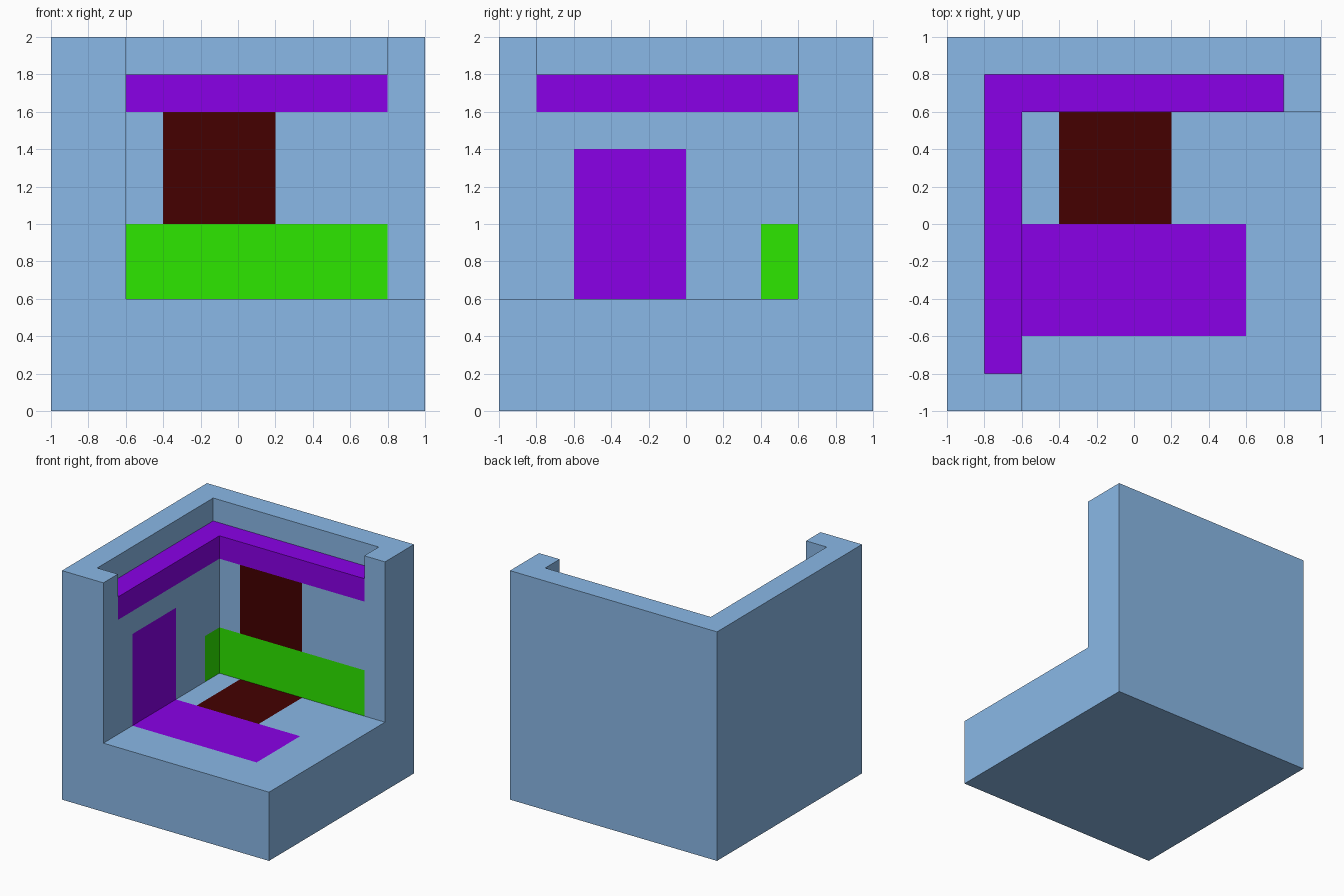
import bpy
import bmesh
from mathutils import Vector

default = bpy.data.objects.get("Cube")
if default:
    bpy.data.objects.remove(default, do_unlink=True)


def material(name, color):
    mat = bpy.data.materials.new(name)
    mat.use_nodes = True
    mat.diffuse_color = (*color, 1)
    mat.node_tree.nodes["Principled BSDF"].inputs["Base Color"].default_value = (*color, 1)
    return mat


def box(name, low, high):
    low, high = Vector(low), Vector(high)
    bm = bmesh.new()
    bmesh.ops.create_cube(bm, size=1)
    for v in bm.verts:
        v.co = (low + high) / 2 + v.co * (high - low)
    mesh = bpy.data.meshes.new(name)
    bm.to_mesh(mesh)
    bm.free()
    obj = bpy.data.objects.new(name, mesh)
    bpy.context.collection.objects.link(obj)
    return obj


BLUE, PURPLE, GREEN, BROWN = range(4)
room = box("corner_room", (-1, -1, 0), (1, 1, 2))
for name, color in (("light blue", (0.319, 0.604, 1)), ("purple", (0.319, 0, 1)),
                    ("bright green", (0.033, 1, 0)), ("dark brown", (0.058, 0, 0))):
    room.data.materials.append(material(name, color))

# Hollow out the room, then the stepped ledge along the wall tops
cutters = [box("room_cutter", (-0.6, -1.5, 0.6), (1.5, 0.6, 2.5)),
           box("ledge_cutter", (-0.8, -0.8, 1.8), (0.8, 0.8, 2.5))]
for cutter in cutters:
    cutter.hide_render = True
    mod = room.modifiers.new(cutter.name, 'BOOLEAN')
    mod.operation = 'DIFFERENCE'
    mod.solver = 'EXACT'
    mod.object = cutter
    bpy.context.view_layer.objects.active = room
    bpy.ops.object.modifier_apply(modifier=mod.name)
for cutter in cutters:
    bpy.data.objects.remove(cutter, do_unlink=True)

# Painted areas: colour, low corner, high corner of a flat region
areas = [
    (PURPLE, (-0.8, -0.8, 1.8), (0.8, 0.8, 1.8)),     # ledge top
    (PURPLE, (-0.6, 0.6, 1.6), (0.8, 0.6, 1.8)),      # back band
    (PURPLE, (-0.6, -0.8, 1.6), (-0.6, 0.6, 1.8)),    # side band
    (BROWN, (-0.4, 0.6, 1.0), (0.2, 0.6, 1.6)),       # back panel
    (GREEN, (-0.6, 0.6, 0.6), (0.8, 0.6, 1.0)),       # back bench
    (GREEN, (-0.6, 0.4, 0.6), (-0.6, 0.6, 1.0)),      # bench end
    (PURPLE, (-0.6, -0.6, 0.6), (-0.6, 0.0, 1.4)),    # side panel
    (PURPLE, (-0.6, -0.6, 0.6), (0.6, 0.0, 0.6)),     # floor rug
    (BROWN, (-0.4, 0.0, 0.6), (0.2, 0.6, 0.6)),       # floor mat
]
EPS = 0.001


def in_plane(face, axis, value):
    return (abs(face.normal[axis]) > 0.9
            and abs(face.calc_center_median()[axis] - value) < EPS)


bm = bmesh.new()
bm.from_mesh(room.data)
bm.normal_update()
for face in bm.faces:
    face.material_index = BLUE

# Cut each wall along the outlines of its areas
for color, low, high in areas:
    flat = next(i for i in range(3) if low[i] == high[i])
    for axis in (i for i in range(3) if i != flat):
        for value in (low[axis], high[axis]):
            faces = [f for f in bm.faces if in_plane(f, flat, low[flat])]
            geom = list({e for f in faces for e in f.edges}
                        | {v for f in faces for v in f.verts}) + faces
            normal, point = Vector(), Vector()
            normal[axis], point[axis] = 1, value
            bmesh.ops.bisect_plane(bm, geom=geom, dist=0.0001,
                                   plane_co=point, plane_no=normal)
            bm.normal_update()

# Colour the faces that lie inside each area
for color, low, high in areas:
    flat = next(i for i in range(3) if low[i] == high[i])
    for face in bm.faces:
        center = face.calc_center_median()
        if in_plane(face, flat, low[flat]) and all(
                low[i] - EPS < center[i] < high[i] + EPS for i in range(3)):
            face.material_index = color

bm.to_mesh(room.data)
bm.free()
